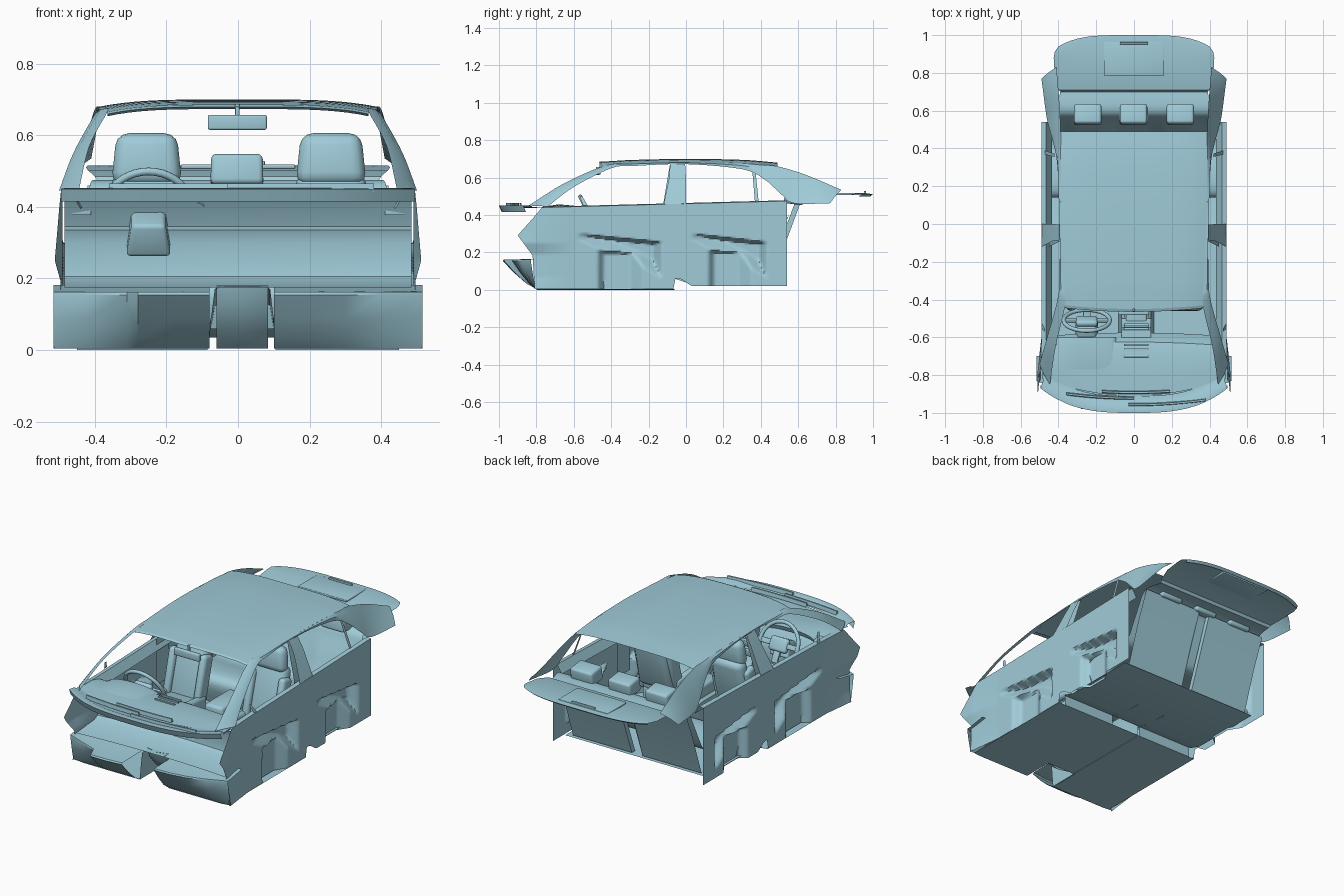
import bpy, bmesh, math
from mathutils import Vector, Matrix

if "Cube" in bpy.data.objects:
    bpy.data.objects.remove(bpy.data.objects["Cube"])

mat = bpy.data.materials.new("pale blue")
mat.diffuse_color = (0.35, 0.60, 0.69, 1)
mat.use_nodes = True
mat.node_tree.nodes["Principled BSDF"].inputs["Base Color"].default_value = mat.diffuse_color

def finish(name, bm, angle):
    bmesh.ops.recalc_face_normals(bm, faces=bm.faces)
    me = bpy.data.meshes.new(name)
    bm.to_mesh(me)
    bm.free()
    me.materials.append(mat)
    for p in me.polygons:
        p.use_smooth = True
    me.set_sharp_from_angle(angle=math.radians(angle))
    bpy.context.collection.objects.link(bpy.data.objects.new(name, me))

def sheet(name, rows, mirror=False, angle=35):
    """Quad surface through rows of points, optionally repeated at -x."""
    bm = bmesh.new()
    for s in ((1, -1) if mirror else (1,)):
        g = [[bm.verts.new((s * p[0], p[1], p[2])) for p in r] for r in rows]
        for a, b in zip(g, g[1:]):
            for i in range(len(a) - 1):
                bm.faces.new((a[i], a[i + 1], b[i + 1], b[i]))
    bmesh.ops.remove_doubles(bm, verts=bm.verts, dist=1e-5)
    finish(name, bm, angle)

def smooth(pts, n=5):
    """Catmull-Rom resampling of a path."""
    p = [Vector(q) for q in pts]
    p = [2 * p[0] - p[1]] + p + [2 * p[-1] - p[-2]]
    out = []
    for a, b, c, d in zip(p, p[1:], p[2:], p[3:]):
        for t in [k / n for k in range(n)]:
            out.append(.5 * (2 * b + (c - a) * t + (2 * a - 5 * b + 4 * c - d) * t * t
                             + (3 * b - a - 3 * c + d) * t ** 3))
    return out + [p[-2]]

def box(name, loc, size, bevel=.02, rx=0, taper=1.0):
    """Rounded box, tapered in x towards its top."""
    bm = bmesh.new()
    bmesh.ops.create_cube(bm, size=1)
    for v in bm.verts:
        k = taper if v.co.z > 0 else 1
        v.co = Vector((v.co.x * size[0] * k, v.co.y * size[1], v.co.z * size[2]))
    bmesh.ops.bevel(bm, geom=bm.edges[:], offset=bevel, segments=3, profile=.5, affect='EDGES')
    bm.transform(Matrix.Translation(loc) @ Matrix.Rotation(math.radians(rx), 4, 'X'))
    finish(name, bm, 40)

def interp(tab, v):
    for (a, p), (b, q) in zip(tab, tab[1:]):
        if v <= b:
            return p + (q - p) * max(0, v - a) / (b - a)
    return tab[-1][1]

arc = [i / 12 for i in range(-12, 13)]
# roof lining: (y, centre z, half width), and windscreen header
roof = smooth([(-.43, .685, .365), (-.3, .694, .372), (0, .70, .385), (.3, .695, .39), (.49, .68, .388)])
sheet("roof_lining", [[(w * a, y - .02 * (1 - a * a) * (y < -.4), z - .02 * a ** 4) for a in arc] for y, z, w in roof])
sheet("front_header", [[(a * .365, -.43 - .02 * (1 - a * a) + dy, .685 - .02 * a ** 4 + dz) for a in arc]
                       for dy, dz in ((0, 0), (-.015, -.006), (.02, -.012))])
# front pillar, roof rail and rear pillar in one strip
up = smooth([(.445, -.85, .445), (.415, -.65, .57), (.365, -.43, .665), (.37, -.3, .675), (.385, 0, .68),
             (.39, .3, .675), (.388, .4, .668), (.388, .49, .66), (.395, .64, .615), (.41, .83, .535)])
low = smooth([(.50, -.74, .445), (.46, -.6, .55), (.405, -.40, .65), (.395, -.28, .662), (.393, 0, .672),
              (.405, .3, .645), (.425, .42, .59), (.45, .51, .51), (.465, .58, .462), (.49, .77, .463)])
sheet("pillar_and_rail", [[a, (a + b) / 2 + Vector((.006, 0, .004)), b] for a, b in zip(up, low)], True)
# centre pillars and quarter window bars
sheet("centre_pillar", [[(.39, -.085, .677), (.39, -.005, .677)], [(.43, -.09, .6), (.43, 0, .6)],
                        [(.49, -.12, .455), (.49, 0, .455)]], True)
sheet("centre_pillar_inside", [[(.38, -.085, .677), (.38, -.005, .677)], [(.45, -.12, .47), (.45, 0, .47)],
                               [(.45, -.12, .2), (.45, 0, .2)]], True)
sheet("quarter_bar", [[(.42, .355, .63), (.42, .372, .63)], [(.47, .368, .475), (.47, .388, .475)]], True)
sheet("front_quarter_bar", [[(.472, -.57, .50), (.47, -.555, .50)], [(.49, -.55, .45), (.49, -.525, .45)]], True)

# door panels with armrest and pocket pressed inward
start = [(0, -.81), (.18, -.82), (.29, -.90), (.38, -.82), (.44, -.77)]
flare = [(0, .515), (.07, .50), (.19, .495), (.25, .512), (.33, .505), (.45, .495)]

def door_x(y, z):
    x = .49 + (interp(flare, z) - .49) * min(1, max(0, (-.6 - y) / .2))
    d = 0
    for y0, y1, p0, p1 in ((-.58, -.13, -.47, -.23), (.03, .43, .12, .35)):
        u = (y - y0) / (y1 - y0)
        if 0 < u < 1:
            top, low = .30 - .045 * u, interp([(0, .27), (.25, .22), (.75, .13), (1, .06)], u)
            d = max(d, .055 * min(1, u * 3, (1 - u) * 10, (top - z) / .015, (z - low) / .07))
        if p0 < y < p1:
            d = max(d, .045 * min(1, (y - p0) / .03, (p1 - y) / .07, (.21 - z) / .015))
    return x - d

rows = []
for t in [j / 46 for j in range(47)]:
    row = []
    for u in [i / 120 for i in range(121)]:
        y = interp(start, .44 * t) * (1 - u) + .54 * u
        zb = interp([(-.81, .005), (-.061, .005), (-.06, .06), (-.03, .06), (.03, .02)], y)
        z = zb + (interp([(-.77, .44), (.54, .475)], y) - zb) * t
        row.append((door_x(y, z), y, z))
    rows.append(row)
rows.append([(p[0] - .025, p[1], p[2] + .004) for p in rows[-1]])
rows.append([(p[0] - .03, p[1], p[2] - .05) for p in rows[-1]])
sheet("door_panel", rows, True, 50)

# cowl under the windscreen, with trim ribs
sheet("cowl", [[(k * .5 * a, -1 + dy + .13 * abs(a) ** 3, z) for a in arc] for k, dy, z in
               ((.99, .015, .415), (.99, 0, .45), (.97, .03, .452), (.95, .055, .44), (.95, .09, .438))])
for x0, x1, y in ((-.03, .38, -.965), (-.36, .0, -.93), (-.17, .19, -.90)):
    xs = [x0 + (x1 - x0) * k / 8 for k in range(9)]
    sheet("cowl_rib", [[(x, y + dy + .18 * x * x, .455 + dz) for x in xs]
                       for dy, dz in ((0, -.012), (.003, .01), (.012, .01), (.016, -.012))])
# dashboard skin
prof = [(-.91, .438), (-.8, .443), (-.68, .445), (-.625, .435), (-.60, .40), (-.575, .345), (-.60, .335),
        (-.585, .30), (-.60, .205), (-.63, .19), (-.80, .175)]
sheet("dashboard", [[(.485 * a, y + (.09, .05, -.02)[min(k, 2)] * a * a, z) for a in arc]
                    for k, (y, z) in enumerate(prof)])
# instrument hood over the dials
ang = [i * math.pi / 12 for i in range(13)]
sheet("instrument_hood", [[(-.255 + .16 * math.cos(a), y, z + h * math.sin(a)) for a in ang] for y, z, h in
                          ((-.78, .44, .002), (-.68, .435, .022), (-.60, .42, .03), (-.61, .40, .025))])
for x in (-.44, .44):
    box("side_vent", (x, -.60, .39), (.06, .02, .026), .004)

# centre stack: stepped sheet with open front, controls and vents
sheet("centre_stack", [[(-.065, y - .08, z), (-.065, y, z), (.09, y, z), (.09, y - .08, z)] for y, z in
      ((-.62, .40), (-.56, .40), (-.545, .35), (-.565, .345), (-.55, .30), (-.52, .21), (-.5, .19))])
for z in (.375, .32, .27):
    box("stack_panel", (.012, -.55 + (.33 - z) * .2, z), (.13, .02, .035), .004, -8)
for y in (-.64, -.665, -.70):
    box("top_vent", (.012, y, .446), (.13, .012, .01), .002)
# tunnel with closed front and underside
tun = [(-.082, 0), (-.074, .1), (-.065, .17), (-.05, .182), (.075, .182), (.09, .17), (.098, .1), (.105, 0)]
sheet("tunnel", [[(x, y, max(z * h, zb)) for x, z in tun] for y, h, zb in
                 ((-.8, .98, 0), (-.5, 1, 0), (-.07, 1, 0), (-.06, 1, .06), (.0, .95, .04), (.16, .7, .03))])
sheet("tunnel_front", [[(-.06, y, z), (.012, y - .02, z), (.084, y, z)] for y, z in
                       ((-.76, .18), (-.74, .12), (-.68, .05), (-.62, .004))])
sheet("tunnel_underside", [[(-.09, y, .002), (.112, y, .002)] for y in (-.62, -.06)])
box("armrest_box", (.012, -.13, .2), (.12, .24, .1), .018)
box("shifter_base", (.012, -.46, .188), (.11, .15, .03), .008)
box("shifter_stick", (.012, -.45, .225), (.014, .014, .08), .004)
box("shifter_knob", (.012, -.45, .27), (.034, .034, .045), .012)

# floor, sills and toe boards
for x0, x1 in ((-.45, -.085), (.105, .45)):
    sheet("front_floor", [[(x0, y, z), (x1, y, z)] for y, z in ((-.8, 0), (-.06, 0), (-.06, .06))])
sheet("rear_floor", [[(-.46, y, z), (.46, y, z)] for y, z in ((-.06, .06), (.02, .035), (.47, .035))])
sheet("sill", [[(.45, y, 0), (.49, y, .004)] for y in (-.8, -.062)], True)

def toe(name, xs, depth):
    sheet(name, [[(x, -.8 - d * s, .004 + h) for x, d in zip(xs, depth)] for s, h in
                 ((0, 0), (.3, .03), (.65, .085), (1, .15), (.97, .158))]
          + [[(x, -.80, .165) for x in xs], [(x, -.70, .182) for x in xs]])

toe("driver_toe_board", (-.515, -.42, -.31, -.28, -.18, -.08), (.03, .07, .11, .18, .18, .17))
toe("passenger_toe_board", (.10, .2, .3, .4, .515), (.13, .125, .11, .08, .03))

# steering wheel and column
M = Matrix.Translation((-.25, -.51, .39)) @ Matrix.Rotation(math.radians(117), 4, 'X')
sheet("steering_rim", [[M @ Vector(((.122 + .011 * math.cos(b)) * math.cos(a), (.122 + .011 * math.cos(b)) * math.sin(a),
      .011 * math.sin(b))) for b in [k * math.tau / 10 for k in range(11)]]
      for a in [i * math.tau / 40 for i in range(41)]], False, 60)
box("steering_hub", (-.25, -.515, .385), (.115, .08, .035), .015, 117)
for dx in (-.085, .085):
    box("steering_spoke", (-.25 + dx, -.513, .388), (.08, .03, .014), .004, 117)
box("steering_spoke", (-.25, -.485, .33), (.04, .08, .014), .004, 117)
box("steering_column", (-.25, -.585, .335), (.125, .14, .10), .012, 27, .75)

# front seats
for x in (-.255, .26):
    box("seat_cushion", (x, -.28, .165), (.22, .36, .1), .035, -5)
    box("seat_base", (x, -.24, .07), (.19, .28, .13), .01)
    box("seat_back", (x, -.075, .325), (.225, .085, .34), .035, -15, .88)
    for s in (-1, 1):
        box("cushion_bolster", (x + s * .11, -.27, .18), (.045, .32, .11), .02, -5)
        box("back_bolster", (x + s * .1, -.105, .31), (.045, .085, .27), .02, -15)
    box("headrest", (x, -.05, .533), (.198, .075, .145), .034, -5, .85)

# rear bench: cushion, reclined back, and flat back plates seen from the boot
prof = smooth([(0, .17, .035), (0, .14, .15), (0, .18, .195), (0, .3, .195), (0, .43, .175), (0, .48, .23),
               (0, .55, .40), (0, .575, .455), (0, .62, .475), (0, .70, .47)], 3)
sheet("rear_bench", [[(a * interp([(.15, .45), (.5, .43), (.7, .39)], p.y),
                       p.y - .012 * (.3 < abs(a) < .8) * (.2 < p.y < .55), p.z) for a in arc] for p in prof])
sheet("bench_back_plate", [[(.035, y, z), (.42, y, z)] for y, z in ((.455, .04), (.54, .29), (.61, .46))], True)
sheet("bench_back_rim", [[(.035, y - .03, z), (.035, y, z)] for y, z in ((.455, .04), (.61, .46))], True)
for x in (-.245, -.003, .245):
    box("rear_headrest", (x, .58, .50), (.148, .105, .085), .014, -8, .97)

# parcel shelf and rear deck with raised middle
sheet("parcel_shelf", [[(k * a, y - c * abs(a) ** 4, z) for a in arc] for k, y, z, c in
      ((.39, .70, .47, 0), (.40, .71, .485, 0), (.42, .79, .503, 0), (.425, .88, .51, 0), (.42, .97, .515, .06),
       (.40, 1.0, .512, .06), (.40, .985, .50, .06))])
box("deck_panel", (0, .875, .512), (.32, .18, .012), .004)
box("brake_lamp", (0, .957, .52), (.15, .012, .016), .003)
# mirror
box("mirror", (-.002, -.47, .636), (.165, .025, .042), .006)
box("mirror_stem", (-.002, -.455, .667), (.012, .014, .04), .003)
